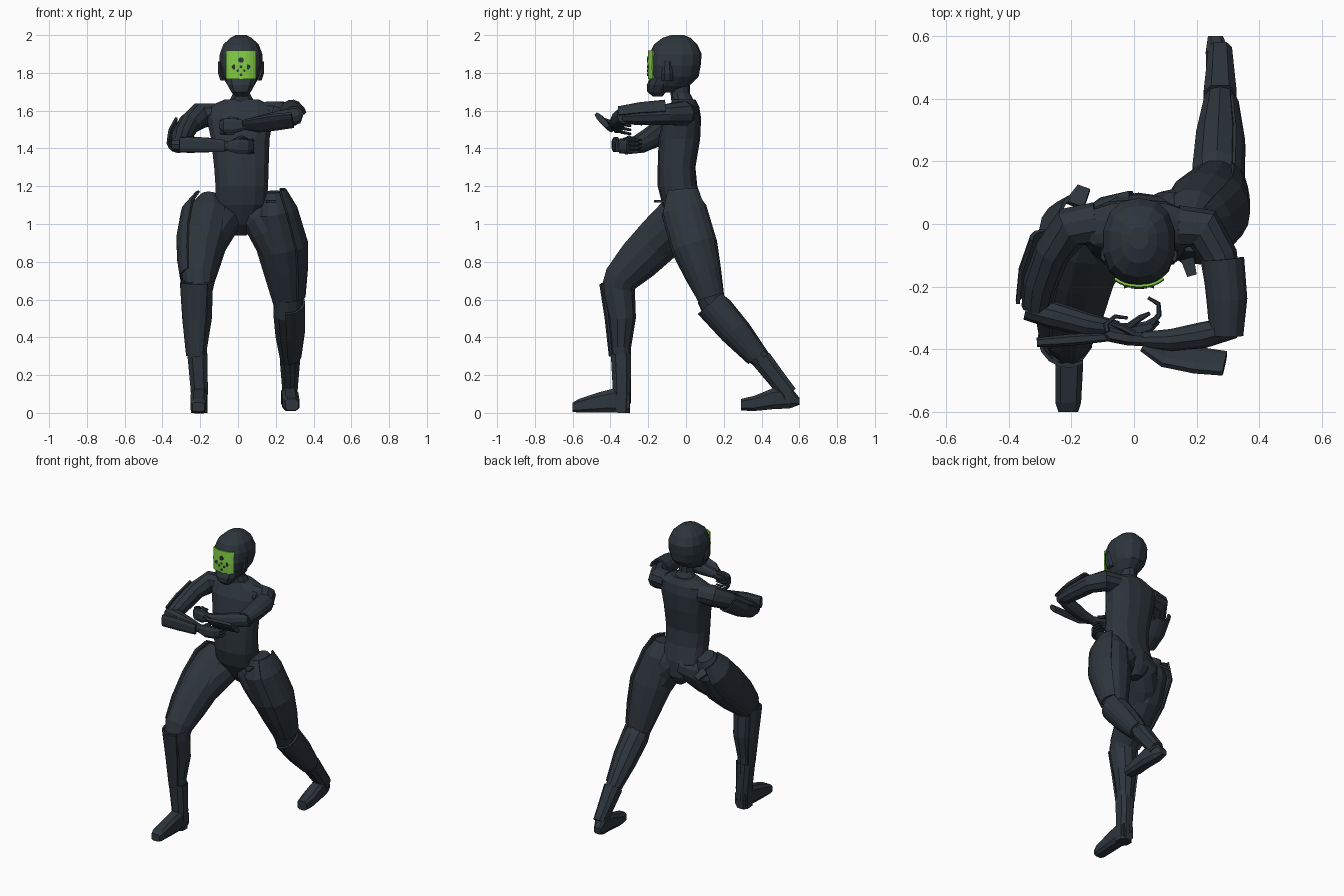
import bpy, bmesh, math
from mathutils import Vector


def material(name, rgb):
    m = bpy.data.materials.new(name)
    m.diffuse_color = (*rgb, 1)
    return m


DARK = material("dark slate", (0.026, 0.036, 0.046))
GREEN = material("bright green", (0.23, 0.62, 0.06))


def tube(name, pts, u=(1, 0, 0), n=10, p=1.0, arc=None, axis=None, thick=0.012, mat=DARK):
    """Loft of rings (x, y, z, half width along u, half depth).
    p < 1 squares the ring; arc (degrees) makes an open shell plate."""
    bm = bmesh.new()
    cs = [Vector(q[:3]) for q in pts]
    rings = []
    for i, q in enumerate(pts):
        t = Vector(axis) if axis else cs[min(i + 1, len(cs) - 1)] - cs[max(i - 1, 0)]
        t.normalize()
        su = Vector(u)
        su = (su - t * su.dot(t)).normalized()
        sv = t.cross(su)
        ring = []
        for k in range(n + 1 if arc else n):
            if arc:
                a = math.radians(arc[0] + (arc[1] - arc[0]) * k / n)
            else:
                a = 2 * math.pi * (k + 0.5) / n
            c, s = math.cos(a), math.sin(a)
            c = math.copysign(abs(c) ** p, c)
            s = math.copysign(abs(s) ** p, s)
            ring.append(bm.verts.new(cs[i] + su * c * q[3] + sv * s * q[4]))
        rings.append(ring)
    for r0, r1 in zip(rings, rings[1:]):
        m = len(r0)
        for k in range(m - 1 if arc else m):
            bm.faces.new((r0[k], r0[(k + 1) % m], r1[(k + 1) % m], r1[k]))
    if not arc:
        bm.faces.new(rings[0])
        bm.faces.new(rings[-1])
    bmesh.ops.recalc_face_normals(bm, faces=bm.faces)
    me = bpy.data.meshes.new(name)
    bm.to_mesh(me)
    bm.free()
    me.materials.append(mat)
    ob = bpy.data.objects.new(name, me)
    bpy.context.collection.objects.link(ob)
    if arc:
        mod = ob.modifiers.new("thickness", 'SOLIDIFY')
        mod.thickness = thick
        mod.offset = 0
    return ob


UP = (0, 0, 1)
HX = .016  # head centre line

# torso and neck
tube("torso", [(.015, .03, .94, .03, .04), (.015, .015, 1.0, .09, .085), (.015, -.015, 1.1, .14, .11),
               (.02, -.045, 1.2, .142, .105), (.018, -.05, 1.3, .147, .1), (.012, -.035, 1.45, .158, .11),
               (.01, -.02, 1.56, .18, .1), (.015, -.01, 1.62, .18, .08), (.02, -.01, 1.66, .09, .06)],
     n=14, p=.8, axis=UP)
tube("neck", [(.02, -.01, 1.63, .08, .065), (.018, -.03, 1.69, .048, .052), (HX, -.04, 1.77, .055, .06)],
     n=10, axis=UP)

# helmet with chin guard, ear pieces, green visor and its dark holes
tube("helmet", [(HX, -.1, 1.695, .035, .06), (HX, -.085, 1.73, .07, .1), (HX, -.063, 1.78, .1, .13),
                (HX, -.06, 1.84, .117, .138), (HX, -.055, 1.9, .115, .138), (HX, -.055, 1.95, .096, .115),
                (HX, -.05, 1.985, .058, .075), (HX, -.045, 2.0, .03, .035)], n=14, p=.85, axis=UP)
tube("chin_guard", [(HX, -.15, 1.675, .03, .025), (HX, -.155, 1.7, .055, .05), (HX, -.145, 1.735, .075, .063),
                    (HX, -.13, 1.772, .085, .062)], n=10, p=.9, axis=UP)
for s in (-1, 1):
    tube("ear_piece", [(HX + s * .095, -.1, 1.76, .016, .03), (HX + s * .11, -.1, 1.8, .014, .03),
                       (HX + s * .112, -.1, 1.86, .01, .02)], n=6, axis=UP)
tube("visor", [(HX, -.06, 1.768, .118, .137), (HX, -.06, 1.84, .119, .141), (HX, -.058, 1.918, .119, .139)],
     n=8, p=.85, arc=(233, 307), axis=UP, thick=.008, mat=GREEN)
for dx, z, r in ((0, 1.868, .016), (-.034, 1.832, .015), (.034, 1.832, .015), (0, 1.832, .008),
                 (0, 1.79, .008), (-.018, 1.812, .007), (.018, 1.812, .007)):
    y = -.06 - .143 * math.sqrt(1 - (dx / .12) ** 2) ** .85
    tube("visor_hole", [(HX + dx, y + .004, z, r, r), (HX + dx, y - .004, z, r, r)],
         n=6, axis=(-dx * .8, -.1, 0), u=UP)

# hips that blend the thighs into the torso
tube("front_hip", [(.02, .03, 1.06, .09, .07), (-.06, 0, 1.04, .1, .1), (-.12, -.07, .98, .11, .115),
                   (-.17, -.16, .9, .11, .11)], n=12)
tube("back_hip", [(.02, 0, 1.1, .09, .07), (.1, .0, 1.05, .1, .105), (.15, .005, .98, .105, .11),
                  (.2, .03, .88, .1, .11)], n=12)

# front leg: thigh, shin, boot, outer armour
tube("front_thigh", [(-.15, .0, 1.15, .05, .06), (-.155, -.035, 1.06, .12, .11), (-.18, -.13, .93, .13, .13),
                     (-.2, -.25, .81, .112, .118), (-.21, -.345, .71, .09, .095), (-.21, -.37, .64, .075, .085)], n=12)
tube("front_shin", [(-.21, -.37, .7, .08, .08), (-.21, -.36, .64, .08, .09), (-.21, -.34, .5, .075, .075),
                    (-.215, -.345, .35, .055, .055), (-.21, -.34, .2, .042, .048), (-.21, -.34, .05, .042, .048)], n=10)
tube("front_shin_plate", [(-.21, -.362, .69, .092, .092), (-.212, -.345, .5, .078, .08), (-.215, -.345, .3, .054, .058)],
     arc=(60, 220), n=7)
tube("front_thigh_plate", [(-.165, .02, 1.14, .07, .09), (-.168, -.02, 1.06, .128, .125), (-.185, -.13, .93, .135, .135),
                           (-.2, -.25, .81, .118, .12), (-.21, -.34, .71, .092, .097)], arc=(125, 235), n=6)
tube("front_boot_cuff", [(-.215, -.345, .31, .056, .056), (-.205, -.34, .12, .048, .05), (-.205, -.345, .0, .045, .05)],
     n=8, p=.7)
tube("front_foot", [(-.205, -.3, .06, .042, .06), (-.205, -.38, .066, .046, .066), (-.207, -.46, .056, .046, .056),
                    (-.21, -.57, .037, .043, .037), (-.21, -.6, .03, .033, .025)], n=8, p=.55, axis=(0, -1, 0))
tube("front_hip_tab", [(-.19, .06, 1.08, .045, .012), (-.16, .115, 1.04, .03, .01)], n=4)

# back leg: thigh, shin, boot, outer armour
tube("back_thigh", [(.18, -.02, 1.17, .05, .07), (.185, -.01, 1.07, .11, .125), (.225, .045, .88, .13, .127),
                    (.245, .09, .74, .108, .102), (.26, .13, .62, .087, .075), (.265, .15, .55, .07, .06)], n=12)
tube("back_shin", [(.265, .11, .62, .075, .06), (.265, .17, .54, .082, .085), (.27, .28, .42, .075, .075),
                   (.275, .4, .28, .052, .052), (.275, .5, .15, .042, .045), (.275, .54, .08, .038, .045)], n=10)
tube("back_shin_plate", [(.265, .135, .585, .084, .09), (.27, .26, .44, .08, .083), (.275, .38, .3, .055, .06)],
     arc=(-50, 100), n=8)
tube("back_thigh_plate", [(.185, -.02, 1.18, .065, .09), (.19, -.01, 1.07, .12, .132), (.232, .045, .88, .135, .132),
                          (.252, .09, .74, .112, .106), (.262, .13, .61, .09, .08)], arc=(-55, 55), n=6)
tube("back_boot_cuff", [(.275, .4, .285, .056, .056), (.275, .49, .17, .046, .05), (.275, .545, .1, .04, .048)],
     n=8, p=.7)
tube("back_foot", [(.26, .6, .062, .025, .02), (.267, .55, .083, .04, .062), (.275, .46, .075, .046, .058),
                   (.28, .36, .05, .047, .042), (.285, .29, .043, .036, .032)], n=8, p=.6, axis=(0, -1, 0))
tube("back_hip_tab", [(.17, -.11, 1.12, .03, .01), (.185, -.165, 1.12, .022, .008)], n=4)

# arm in front on the +x side, raised
tube("upper_arm_raised", [(.14, -.01, 1.59, .06, .07), (.22, -.015, 1.585, .068, .07), (.27, -.1, 1.58, .058, .06),
                          (.29, -.24, 1.575, .055, .055), (.295, -.34, 1.57, .042, .045)], u=UP)
tube("upper_arm_raised_plate", [(.285, -.11, 1.585, .068, .062), (.297, -.24, 1.578, .062, .06),
                                (.296, -.355, 1.568, .05, .048)], u=UP, arc=(-80, 110), n=8)
tube("forearm_raised", [(.32, -.33, 1.575, .045, .035), (.22, -.355, 1.555, .048, .042), (.12, -.37, 1.535, .04, .035),
                        (.03, -.37, 1.525, .028, .026)], u=UP)
tube("forearm_raised_blade", [(.03, -.385, 1.525, .03, .012), (.1, -.42, 1.525, .05, .016),
                              (.2, -.435, 1.54, .056, .018), (.29, -.445, 1.55, .052, .016)], u=(0, -.65, .7), n=8, p=.7)
tube("hand_raised", [(.04, -.37, 1.525, .025, .022), (-.02, -.365, 1.52, .042, .024),
                     (-.07, -.355, 1.52, .04, .024), (-.09, -.34, 1.52, .025, .016)], u=UP, n=8, p=.8)

# arm on the -x side, lower
tube("upper_arm_low", [(-.12, 0, 1.58, .06, .07), (-.2, -.01, 1.575, .07, .068), (-.26, -.09, 1.53, .058, .058),
                       (-.3, -.19, 1.46, .054, .054), (-.315, -.27, 1.42, .042, .045)], u=UP)
tube("upper_arm_low_plate", [(-.268, -.06, 1.545, .068, .062), (-.303, -.16, 1.48, .066, .062),
                             (-.318, -.255, 1.43, .055, .055)], u=UP, arc=(70, 270), n=8)
tube("forearm_low", [(-.345, -.27, 1.42, .036, .036), (-.26, -.29, 1.42, .046, .044), (-.15, -.32, 1.418, .04, .038),
                     (-.05, -.335, 1.412, .026, .025)], u=UP)
tube("forearm_low_blade", [(-.31, -.378, 1.42, .04, .016), (-.2, -.37, 1.42, .042, .02),
                           (-.07, -.36, 1.412, .034, .014)], u=UP, n=8, p=.7)
tube("hand_low", [(-.06, -.335, 1.412, .025, .022), (0, -.34, 1.412, .042, .024),
                  (.045, -.33, 1.41, .038, .022), (.075, -.305, 1.41, .028, .014)], u=UP, n=8, p=.8)

# curled fingers and thumbs
for k in range(4):
    h = .01 - .021 * k
    tube("finger_low", [(.055, -.32, 1.43 + h, .01, .01), (.08, -.29, 1.432 + h, .009, .009),
                        (.078, -.255, 1.435 + h, .008, .008), (.045, -.235, 1.435 + h, .005, .005)], u=UP, n=6)
    tube("finger_raised", [(-.085, -.345, 1.54 + h, .01, .01), (-.09, -.32, 1.535 + h, .009, .009),
                           (-.06, -.295, 1.53 + h, .007, .007), (-.02, -.3, 1.53 + h, .005, .005)], u=UP, n=6)
tube("thumb_low", [(-.02, -.33, 1.44, .012, .012), (.02, -.3, 1.46, .01, .01), (.05, -.285, 1.45, .006, .006)], u=UP, n=6)
tube("thumb_raised", [(.0, -.35, 1.55, .012, .012), (-.04, -.33, 1.56, .01, .01), (-.07, -.32, 1.55, .006, .006)], u=UP, n=6)
